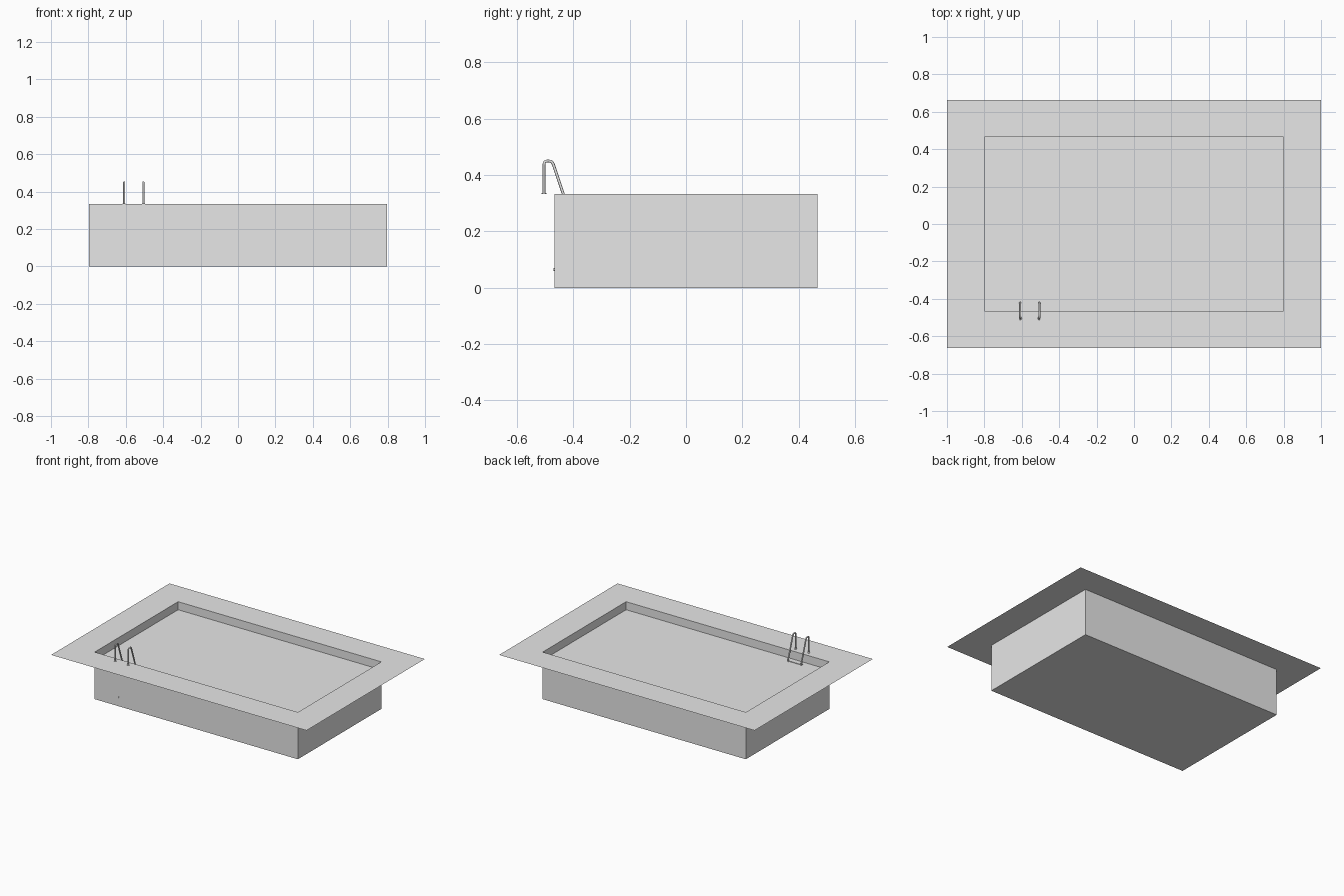
import bpy, bmesh
from mathutils import Vector

cube = bpy.data.objects.get("Cube")
if cube:
    bpy.data.objects.remove(cube, do_unlink=True)

TOP, WATER = 0.333, 0.276
POOL, DECK = (0.796, 0.467), (1.0, 0.662)

grey = bpy.data.materials.new("light_grey")
grey.use_nodes = True
colour = (0.8, 0.8, 0.8, 1)
grey.diffuse_color = colour
grey.node_tree.nodes["Principled BSDF"].inputs["Base Color"].default_value = colour


def add_object(name, data):
    data.materials.append(grey)
    obj = bpy.data.objects.new(name, data)
    bpy.context.collection.objects.link(obj)
    return obj


def rectangle(bm, half, z):
    signs = ((-1, -1), (1, -1), (1, 1), (-1, 1))
    return [bm.verts.new((sx * half[0], sy * half[1], z)) for sx, sy in signs]


def bridge(bm, a, b):
    for i in range(4):
        j = (i + 1) % 4
        bm.faces.new((a[i], a[j], b[j], b[i]))


def finish(name, bm):
    mesh = bpy.data.meshes.new(name)
    bm.to_mesh(mesh)
    bm.free()
    return add_object(name, mesh)


# Paper-thin deck around the opening
bm = bmesh.new()
bridge(bm, rectangle(bm, DECK, TOP), rectangle(bm, POOL, TOP))
finish("deck", bm)

# Basin walls and floor
bm = bmesh.new()
floor = rectangle(bm, POOL, 0)
bridge(bm, floor, rectangle(bm, POOL, TOP))
bm.faces.new(floor[::-1])
finish("basin", bm)

# Water surface
bm = bmesh.new()
bm.faces.new(rectangle(bm, POOL, WATER))
finish("water", bm)


def rounded_path(points, radius=0.012, steps=4):
    """Replace each inner corner by a short quadratic bend."""
    pts = [Vector(p) for p in points]
    path = [pts[0]]
    for a, b, c in zip(pts, pts[1:], pts[2:]):
        p = b + (a - b).normalized() * min(radius, (a - b).length / 2)
        q = b + (c - b).normalized() * min(radius, (c - b).length / 2)
        for i in range(steps + 1):
            t = i / steps
            path.append(p * (1 - t) ** 2 + b * 2 * t * (1 - t) + q * t * t)
    return path + [pts[-1]]


# Ladder rails: up from the deck, over, and down to the wall under water
RAILS = {"right": -0.609, "left": -0.506}
PROFILE = [(-0.504, TOP), (-0.504, 0.45), (-0.475, 0.45),
           (-0.42, 0.287), (-0.42, 0.065), (-0.47, 0.065)]
for side, x in RAILS.items():
    path = rounded_path([(x, y, z) for y, z in PROFILE])
    curve = bpy.data.curves.new(side + "_ladder_rail", "CURVE")
    curve.dimensions = "3D"
    curve.bevel_depth = 0.005
    curve.bevel_resolution = 2
    curve.use_fill_caps = True
    spline = curve.splines.new("POLY")
    spline.points.add(len(path) - 1)
    for point, co in zip(spline.points, path):
        point.co = (*co, 1)
    spline.use_smooth = True
    add_object(side + "_ladder_rail", curve)

    # Round foot flange on the deck
    bm = bmesh.new()
    bmesh.ops.create_cone(bm, cap_ends=True, segments=16, radius1=0.009,
                          radius2=0.008, depth=0.004)
    bmesh.ops.translate(bm, vec=(x, -0.504, TOP + 0.002), verts=bm.verts)
    finish(side + "_ladder_foot", bm)

# Ladder treads, the top one just clear of the water
middle = sum(RAILS.values()) / 2
width = RAILS["left"] - RAILS["right"]
for i in range(3):
    bm = bmesh.new()
    bmesh.ops.create_cube(bm, size=1)
    bmesh.ops.scale(bm, vec=(width, 0.014, 0.006), verts=bm.verts)
    bmesh.ops.translate(bm, vec=(middle, -0.43, 0.277 - i * 0.07), verts=bm.verts)
    finish(f"ladder_tread_{i + 1}", bm)
